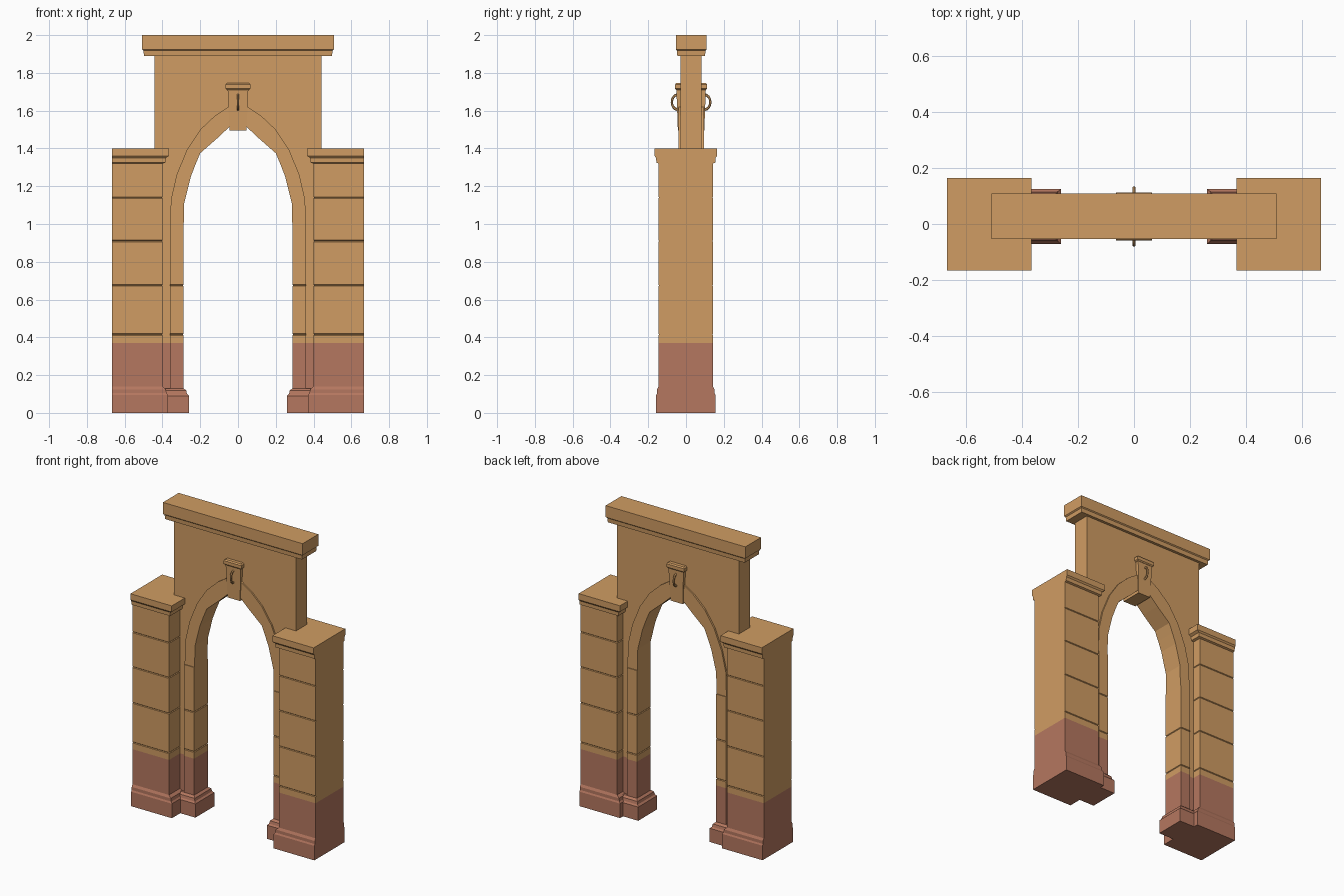
import bpy, bmesh, math
from mathutils import Vector

if "Cube" in bpy.data.objects:
    bpy.data.objects.remove(bpy.data.objects["Cube"])


def material(name, rgb):
    m = bpy.data.materials.new(name)
    m.diffuse_color = (*rgb, 1)
    m.use_nodes = True
    m.node_tree.nodes["Principled BSDF"].inputs["Base Color"].default_value = m.diffuse_color
    return m


SAND = material("sandstone", (0.63, 0.335, 0.125))
RED = material("red_stone", (0.46, 0.185, 0.115))
SPLIT = 0.37   # height where red stone turns to sandstone
YC = 0.027     # middle plane of the wall and arch


def finish(name, bm):
    """Cut at the colour line, colour by height and make the object."""
    bmesh.ops.bisect_plane(bm, geom=bm.verts[:] + bm.edges[:] + bm.faces[:],
                           plane_co=(0, 0, SPLIT), plane_no=(0, 0, 1))
    bmesh.ops.recalc_face_normals(bm, faces=bm.faces[:])
    for f in bm.faces:
        f.material_index = 1 if f.calc_center_median().z < SPLIT else 0
    me = bpy.data.meshes.new(name)
    bm.to_mesh(me)
    bm.free()
    me.materials.append(SAND)
    me.materials.append(RED)
    ob = bpy.data.objects.new(name, me)
    bpy.context.collection.objects.link(ob)
    return ob


def stack(name, x0, x1, y0, y1, stations, side=1, fixed_outer=False):
    """Rectangular block lofted through (z, x offset, y offset) stations."""
    bm = bmesh.new()
    rings = []
    for z, dx, dy in stations:
        a, b = x0 - dx, x1 + (0 if fixed_outer else dx)
        c, d = y0 - dy, y1 + dy
        rings.append([bm.verts.new((side * x, y, z))
                      for x, y in ((a, c), (b, c), (b, d), (a, d))])
    bm.faces.new(rings[0])
    bm.faces.new(rings[-1])
    for lo, hi in zip(rings, rings[1:]):
        for i in range(4):
            j = (i + 1) % 4
            bm.faces.new((lo[i], lo[j], hi[j], hi[i]))
    return finish(name, bm)


def slab(name, outline, y0, y1):
    """Front outline (x, z) extruded from y0 to y1."""
    bm = bmesh.new()
    face = bm.faces.new([bm.verts.new((x, y0, z)) for x, z in outline])
    ext = bmesh.ops.extrude_face_region(bm, geom=[face])
    moved = [v for v in ext["geom"] if isinstance(v, bmesh.types.BMVert)]
    bmesh.ops.translate(bm, verts=moved, vec=Vector((0, y1 - y0, 0)))
    if face.is_valid and len(face.link_loops if hasattr(face, "link_loops") else face.loops) and \
            all(len(e.link_faces) < 2 for e in face.edges):
        bm.faces.new(list(face.verts))
    # close the near side if the extrusion left it open
    open_edges = [e for e in bm.edges if len(e.link_faces) == 1]
    if open_edges:
        bmesh.ops.holes_fill(bm, edges=open_edges, sides=0)
    return finish(name, bm)


def joints(heights, depth=0.004, half=0.004):
    """Shallow V grooves between the stone courses."""
    out = []
    for z in heights:
        out += [(z - half, 0, 0), (z, -depth, -depth), (z + half, 0, 0)]
    return out


def mirrored(half):
    """Right half outline running up to the centre, continued on the left."""
    return half + [(-x, z) for x, z in reversed(half) if x > 0]


# Piers with plinth, stone courses and cap; the outer side is flush
pier = ([(0, 0.03, 0.013), (0.095, 0.03, 0.013), (0.105, 0.022, 0.008),
         (0.125, 0.018, 0.008), (0.14, 0, 0)]
        + joints((0.415, 0.675, 0.91, 1.14))
        + [(1.32, 0, 0), (1.325, 0.016, 0.012), (1.35, 0.018, 0.013),
           (1.36, 0.034, 0.021), (1.40, 0.034, 0.021)])
for side, tag in ((-1, "left"), (1, "right")):
    stack(tag + "_pier", 0.40, 0.666, -0.145, 0.143, pier, side, True)
    stack(tag + "_jamb", 0.288, 0.36, YC - 0.072, YC + 0.072,
          [(0.05, 0, 0)] + joints((0.415, 0.675)) + [(0.97, 0, 0)], side, True)
    stack(tag + "_jamb_plinth", 0.288, 0.42, YC - 0.072, YC + 0.072,
          [(0, 0.028, 0.026), (0.09, 0.028, 0.026), (0.10, 0.018, 0.018),
           (0.118, 0.014, 0.014), (0.13, 0, 0)], side, True)

# Arch band
inner = [(.288, .97), (.285, 1.11), (.25, 1.25), (.225, 1.315), (.2, 1.375),
         (.106, 1.457), (.045, 1.515), (0, 1.53)]
outer = [(.36, .97), (.355, 1.13), (.325, 1.26), (.27, 1.395), (.2, 1.5),
         (.12, 1.575), (.05, 1.62), (0, 1.63)]
slab("arch_band", mirrored(inner) + mirrored(outer)[::-1], YC - 0.067, YC + 0.067)

# Wall over and beside the arch
middle = [((a + c) / 2, (b + d) / 2) for (a, b), (c, d) in zip(inner, outer)]
slab("wall", mirrored([(0.324, 0.03)] + middle)
     + [(-0.43, 0.03), (-0.43, 1.36), (-0.443, 1.36), (-0.443, 1.90),
        (0.443, 1.90), (0.443, 1.36), (0.43, 1.36), (0.43, 0.03)],
     YC - 0.057, YC + 0.056)

# Cornice
stack("cornice", -0.508, 0.508, -0.054, 0.109,
      [(1.89, -0.01, -0.008), (1.918, -0.008, -0.006), (1.924, 0, 0), (2.0, 0, 0)])

# Keystone and its cap
stack("keystone", -0.045, 0.045, YC - 0.07, YC + 0.07,
      [(1.495, 0, 0), (1.72, 0.01, 0.008)])
stack("keystone_cap", -0.065, 0.065, YC - 0.085, YC + 0.085,
      [(1.71, -0.008, -0.006), (1.717, 0, 0), (1.738, 0, 0), (1.746, -0.008, -0.006)])

# Upright iron-style rings on both faces of the keystone
for d, tag in ((-1, "front"), (1, "back")):
    bpy.ops.mesh.primitive_torus_add(
        major_segments=16, minor_segments=6, major_radius=0.03, minor_radius=0.006,
        location=(0, YC + d * 0.072, 1.645), rotation=(0, math.pi / 2, 0))
    ring = bpy.context.object
    ring.name = tag + "_ring"
    ring.scale = (1.3, 1, 1)
    ring.data.materials.append(SAND)
    bpy.ops.object.shade_smooth_by_angle()
